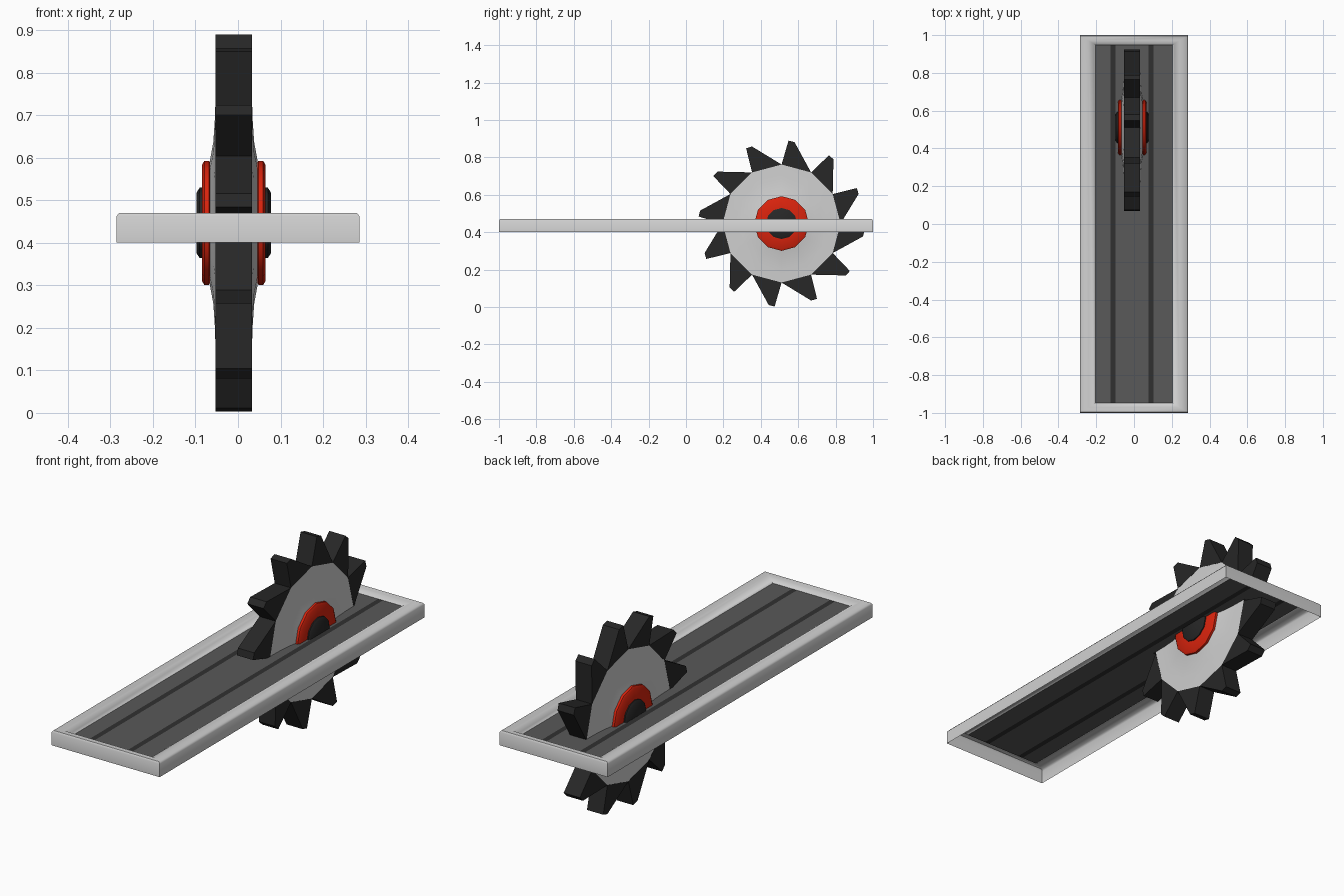
import bpy, bmesh, math

cube = bpy.data.objects.get("Cube")
if cube:
    bpy.data.objects.remove(cube, do_unlink=True)

CX, CY, CZ = -0.01, 0.511, 0.4465   # blade centre
SIDES = 12


def material(name, rgb, rough=0.6):
    m = bpy.data.materials.new(name)
    m.use_nodes = True
    col = (*rgb, 1.0)
    m.diffuse_color = col
    bsdf = m.node_tree.nodes["Principled BSDF"]
    bsdf.inputs["Base Color"].default_value = col
    bsdf.inputs["Roughness"].default_value = rough
    return m


LIGHT = material("light_grey", (0.63, 0.63, 0.63))
PANEL = material("dark_grey", (0.10, 0.10, 0.10))
STRIP = material("charcoal", (0.03, 0.03, 0.03))
BLACK = material("black", (0.02, 0.02, 0.02))
RED = material("red", (0.70, 0.017, 0.004))


def finish(name, bm, mats, smooth=None, recalc=True):
    if recalc:
        bmesh.ops.recalc_face_normals(bm, faces=bm.faces[:])
    mesh = bpy.data.meshes.new(name)
    bm.to_mesh(mesh)
    bm.free()
    ob = bpy.data.objects.new(name, mesh)
    bpy.context.collection.objects.link(ob)
    for m in mats:
        mesh.materials.append(m)
    if smooth:
        bpy.ops.object.select_all(action="DESELECT")
        ob.select_set(True)
        bpy.context.view_layer.objects.active = ob
        bpy.ops.object.shade_smooth_by_angle(angle=math.radians(smooth))
    return ob


def on_wheel(x, r, deg):
    """Point on the wheel: offset along its axle, radius, angle from the top."""
    a = math.radians(deg)
    return (CX + x, CY + r * math.sin(a), CZ + r * math.cos(a))


def lathe(name, half, mat, smooth):
    """Turn a half profile of (x, r), mirrored across the wheel plane."""
    profile = [(-x, r) for x, r in half] + [(x, r) for x, r in reversed(half)]
    bm = bmesh.new()
    rings = [[bm.verts.new(on_wheel(x, r, 360 * i / SIDES)) for i in range(SIDES)]
             for x, r in profile]
    for a, b in zip(rings, rings[1:]):
        for i in range(SIDES):
            j = (i + 1) % SIDES
            bm.faces.new((a[i], a[j], b[j], b[i]))
    bm.faces.new(rings[0])
    bm.faces.new(rings[-1])
    return finish(name, bm, [mat], smooth)


# Blade disc, red collar and hub on one axle
lathe("blade_disc", [(0.058, 0.13), (0.055, 0.152), (0.048, 0.19),
                     (0.044, 0.25), (0.0425, 0.3155)], LIGHT, 50)
lathe("blade_collar", [(0.075, 0.07), (0.075, 0.136), (0.069, 0.146),
                       (0.058, 0.146), (0.054, 0.138)], RED, 50)
lathe("blade_hub", [(0.087, 0.072), (0.080, 0.083)], BLACK, 35)

# Ring of raked teeth, one on each side of the disc
bm = bmesh.new()
tooth = [(0.3155, 0), (0.445, 4.8), (0.441, 9.0), (0.3155, 30)]
for k in range(SIDES):
    a, b = [[bm.verts.new(on_wheel(x, r, deg + k * 30)) for r, deg in tooth]
            for x in (-0.043, 0.043)]
    bm.faces.new(a)
    bm.faces.new(b)
    for i in range(4):
        j = (i + 1) % 4
        bm.faces.new((a[i], a[j], b[j], b[i]))
finish("blade_teeth", bm, [BLACK])

# Tray rim, an open-bottomed shell of stacked rectangular loops (half x, half y, z)
bm = bmesh.new()
loops = []
for hx, hy, z in [(0.286, 1.0, 0.40), (0.286, 1.0, 0.462), (0.279, 0.994, 0.47),
                  (0.240, 0.970, 0.47), (0.214, 0.955, 0.460), (0.204, 0.947, 0.452)]:
    loops.append([bm.verts.new((sx * hx, sy * hy, z))
                  for sx, sy in ((1, -1), (1, 1), (-1, 1), (-1, -1))])
for lo, hi in zip(loops, loops[1:]):
    for i in range(4):
        j = (i + 1) % 4
        bm.faces.new((lo[i], lo[j], hi[j], hi[i]))
finish("tray_rim", bm, [LIGHT], 50, recalc=False)

# Tray panel cut lengthwise into bands, every second one a dark strip
bm = bmesh.new()
cuts = [-0.204, -0.124, -0.098, 0.077, 0.103, 0.204]
rows = [[bm.verts.new((x, y, 0.452)) for x in cuts] for y in (-0.947, 0.947)]
for i in range(len(cuts) - 1):
    f = bm.faces.new((rows[0][i], rows[0][i + 1], rows[1][i + 1], rows[1][i]))
    f.material_index = i % 2
finish("tray_panel", bm, [PANEL, STRIP], recalc=False)
